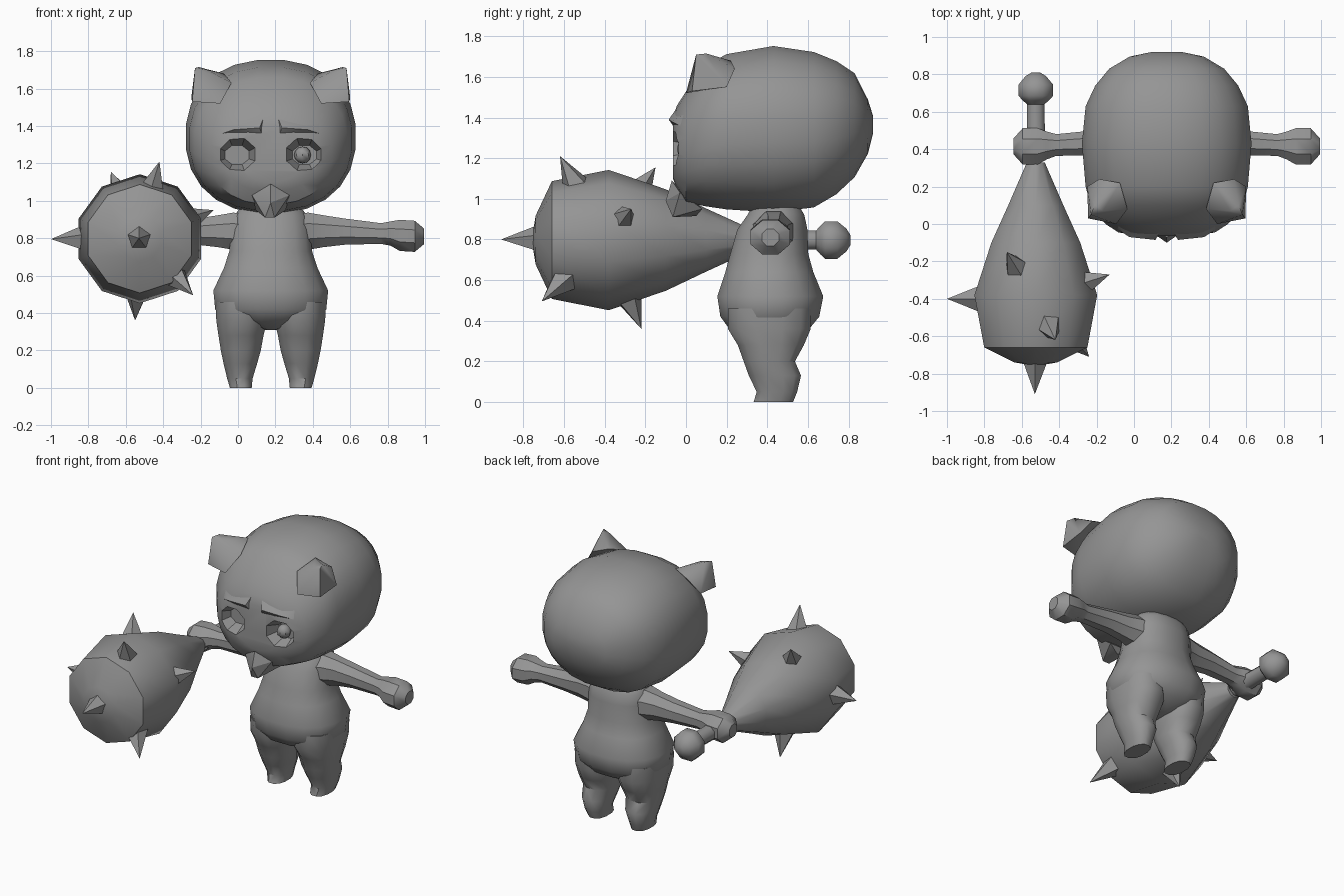
import bpy, bmesh, math
from mathutils import Vector

if "Cube" in bpy.data.objects:
    bpy.data.objects.remove(bpy.data.objects["Cube"])

CX = 0.175  # mirror plane of the figure
grey = bpy.data.materials.new("clay_grey")
grey.diffuse_color = (0.3, 0.3, 0.3, 1)
grey.use_nodes = True
grey.node_tree.nodes["Principled BSDF"].inputs["Base Color"].default_value = grey.diffuse_color


def finish(name, bm, angle=40):
    bmesh.ops.recalc_face_normals(bm, faces=bm.faces)
    me = bpy.data.meshes.new(name)
    bm.to_mesh(me)
    bm.free()
    ob = bpy.data.objects.new(name, me)
    bpy.context.collection.objects.link(ob)
    me.materials.append(grey)
    smooth(ob, angle)
    return ob


def smooth(ob, angle):
    bpy.ops.object.select_all(action='DESELECT')
    bpy.context.view_layer.objects.active = ob
    ob.select_set(True)
    bpy.ops.object.shade_smooth_by_angle(angle=math.radians(angle))


def loft(name, axis, stations, n=12, power=2.0, angle=40, side=1):
    """Stations: (position, u low, u high, v low, v high) across the axis."""
    bm = bmesh.new()
    rings = []
    for p, u0, u1, v0, v1 in stations:
        ring = []
        for i in range(n):
            a = 2 * math.pi * (i + 0.5) / n
            c, s = math.cos(a), math.sin(a)
            u = (u0 + u1) / 2 + (u1 - u0) / 2 * math.copysign(abs(c) ** (2 / power), c)
            v = (v0 + v1) / 2 + (v1 - v0) / 2 * math.copysign(abs(s) ** (2 / power), s)
            co = {'x': (p, u, v), 'y': (u, p, v), 'z': (u, v, p)}[axis]
            ring.append(bm.verts.new((CX + side * co[0], co[1], co[2])))
        rings.append(ring)
    for a, b in zip(rings, rings[1:]):
        for i in range(n):
            j = (i + 1) % n
            bm.faces.new((a[i], a[j], b[j], b[i]))
    bm.faces.new(rings[0])
    bm.faces.new(rings[-1])
    return finish(name, bm, angle)


def cone(name, base, tip, r, n=8, r2=0.0, angle=40):
    base, tip = Vector(base), Vector(tip)
    d = tip - base
    bm = bmesh.new()
    bmesh.ops.create_cone(bm, cap_ends=True, segments=n, radius1=r, radius2=r2, depth=d.length)
    bm.transform(d.to_track_quat('Z', 'Y').to_matrix().to_4x4())
    bmesh.ops.translate(bm, verts=bm.verts, vec=(base + tip) / 2)
    return finish(name, bm, angle)


def hull(name, points, side=1, angle=25):
    bm = bmesh.new()
    for x, y, z in points:
        bm.verts.new((CX + side * x, y, z))
    bmesh.ops.convex_hull(bm, input=bm.verts)
    return finish(name, bm, angle)


# Head: big rounded skull, flattened at the face
head = loft("head", 'y', [(y, -w, w, lo, hi) for y, w, lo, hi in [
    (-0.065, 0.18, 1.10, 1.40), (-0.045, 0.26, 1.05, 1.46), (0.0, 0.33, 0.98, 1.53),
    (0.1, 0.41, 0.96, 1.66), (0.2, 0.437, 0.945, 1.715), (0.43, 0.457, 0.93, 1.755),
    (0.63, 0.437, 0.955, 1.725), (0.74, 0.385, 1.02, 1.68), (0.83, 0.31, 1.105, 1.62),
    (0.895, 0.2, 1.22, 1.49), (0.92, 0.08, 1.32, 1.41)]], n=24, power=2.25, angle=50)

# Eye sockets: tapered eight-sided recesses
for s in (-1, 1):
    cutter = loft("socket_cutter", 'y', [(-0.12, 0.055, 0.31, 1.135, 1.365),
                                         (0.025, 0.11, 0.25, 1.19, 1.30)], n=8, side=s)
    mod = head.modifiers.new("socket", 'BOOLEAN')
    mod.object, mod.operation, mod.solver = cutter, 'DIFFERENCE', 'EXACT'
    bpy.context.view_layer.objects.active = head
    bpy.ops.object.modifier_apply(modifier=mod.name)
    bpy.data.objects.remove(cutter)
smooth(head, 35)

# Pupil in one socket only
bm = bmesh.new()
bmesh.ops.create_uvsphere(bm, u_segments=8, v_segments=6, radius=0.045)
bmesh.ops.translate(bm, verts=bm.verts, vec=(0.345, 0.0, 1.245))
finish("pupil", bm)

# Snout with a pointed beak
hull("snout", [(-0.1, -0.03, 1.03), (0.1, -0.03, 1.03), (-0.08, 0.08, 0.95), (0.08, 0.08, 0.95),
               (0, -0.1, 0.99), (-0.03, -0.065, 0.91), (0.02, -0.065, 0.91),
               (0, 0.05, 0.915), (0, -0.07, 1.09)])

for s, label in ((1, "right"), (-1, "left")):
    # Ears and brows
    hull(label + "_ear", [(0.405, 0.05, 1.71), (0.385, 0.1, 1.715), (0.34, 0.07, 1.70),
                          (0.42, 0.03, 1.53), (0.27, -0.0, 1.52), (0.425, 0.2, 1.55),
                          (0.21, 0.08, 1.63), (0.25, 0.22, 1.68), (0.36, 0.24, 1.64)],
         s, 60)
    hull(label + "_brow", [(0.04, -0.05, 1.34), (0.04, -0.05, 1.44), (0.06, -0.085, 1.39),
                           (0.29, -0.01, 1.35), (0.27, 0.0, 1.42), (0.2, -0.07, 1.38)], s, 50)

    # Arm ending in a faceted fist
    loft(label + "_arm", 'x', [(x, y0, y1, z0, z1) for x, y0, y1, z0, z1 in [
        (0.05, 0.28, 0.57, 0.70, 0.93), (0.2, 0.33, 0.53, 0.73, 0.945),
        (0.28, 0.355, 0.51, 0.745, 0.93), (0.4, 0.36, 0.505, 0.76, 0.91),
        (0.59, 0.36, 0.485, 0.765, 0.885), (0.64, 0.34, 0.50, 0.755, 0.895),
        (0.69, 0.31, 0.52, 0.725, 0.905), (0.77, 0.31, 0.52, 0.72, 0.90),
        (0.82, 0.37, 0.46, 0.765, 0.855)]], n=8, side=s)

    # Leg tapering down to a small foot
    loft(label + "_leg", 'z', [
        (0.46, 0.02, 0.30, 0.20, 0.62), (0.36, 0.015, 0.295, 0.20, 0.62),
        (0.28, 0.035, 0.283, 0.25, 0.585), (0.2, 0.05, 0.27, 0.28, 0.54),
        (0.13, 0.07, 0.255, 0.305, 0.57), (0.05, 0.095, 0.235, 0.345, 0.55),
        (0.0, 0.1, 0.22, 0.33, 0.53)], n=12, power=2.3, side=s)

# Torso: narrow shoulders over wide hips
loft("torso", 'z', [(z, -w, w, y0, y1) for z, w, y0, y1 in [
    (0.31, 0.03, 0.3, 0.52), (0.36, 0.24, 0.21, 0.61), (0.42, 0.302, 0.165, 0.66),
    (0.52, 0.312, 0.15, 0.68), (0.64, 0.255, 0.19, 0.63), (0.73, 0.225, 0.215, 0.605),
    (0.85, 0.215, 0.25, 0.60), (0.92, 0.2, 0.30, 0.585), (0.98, 0.15, 0.33, 0.55)]],
    n=16, power=2.3, angle=60)

# Spiked club, held in the left fist and pointing forward
AX, AZ = -0.525 - CX, 0.797


def turned(name, profile, n, angle):
    loft(name, 'y', [(y, AX - r, AX + r, AZ - r, AZ + r) for y, r in profile], n, angle=angle)


turned("club_head", [(0.33, 0.05), (0.1, 0.155), (-0.1, 0.25), (-0.38, 0.345),
                     (-0.66, 0.29), (-0.74, 0.12), (-0.755, 0.03)], 10, 45)
turned("club_handle", [(0.35, 0.055), (0.64, 0.05), (0.66, 0.075), (0.685, 0.1),
                       (0.745, 0.1), (0.79, 0.06), (0.81, 0.025)], 8, 45)
hub = Vector((-0.525, -0.4, 0.8))
for i, tip in enumerate([(-1.0, -0.4, 0.795), (-0.42, -0.62, 1.21), (-0.68, -0.15, 1.155),
                         (-0.13, -0.27, 0.95), (-0.24, -0.71, 0.495), (-0.55, -0.22, 0.36),
                         (-0.53, -0.91, 0.8)]):
    tip = Vector(tip)
    cone("spike_%d" % (i + 1), tip.lerp(hub, 0.55), tip, 0.11, n=5, angle=30)
